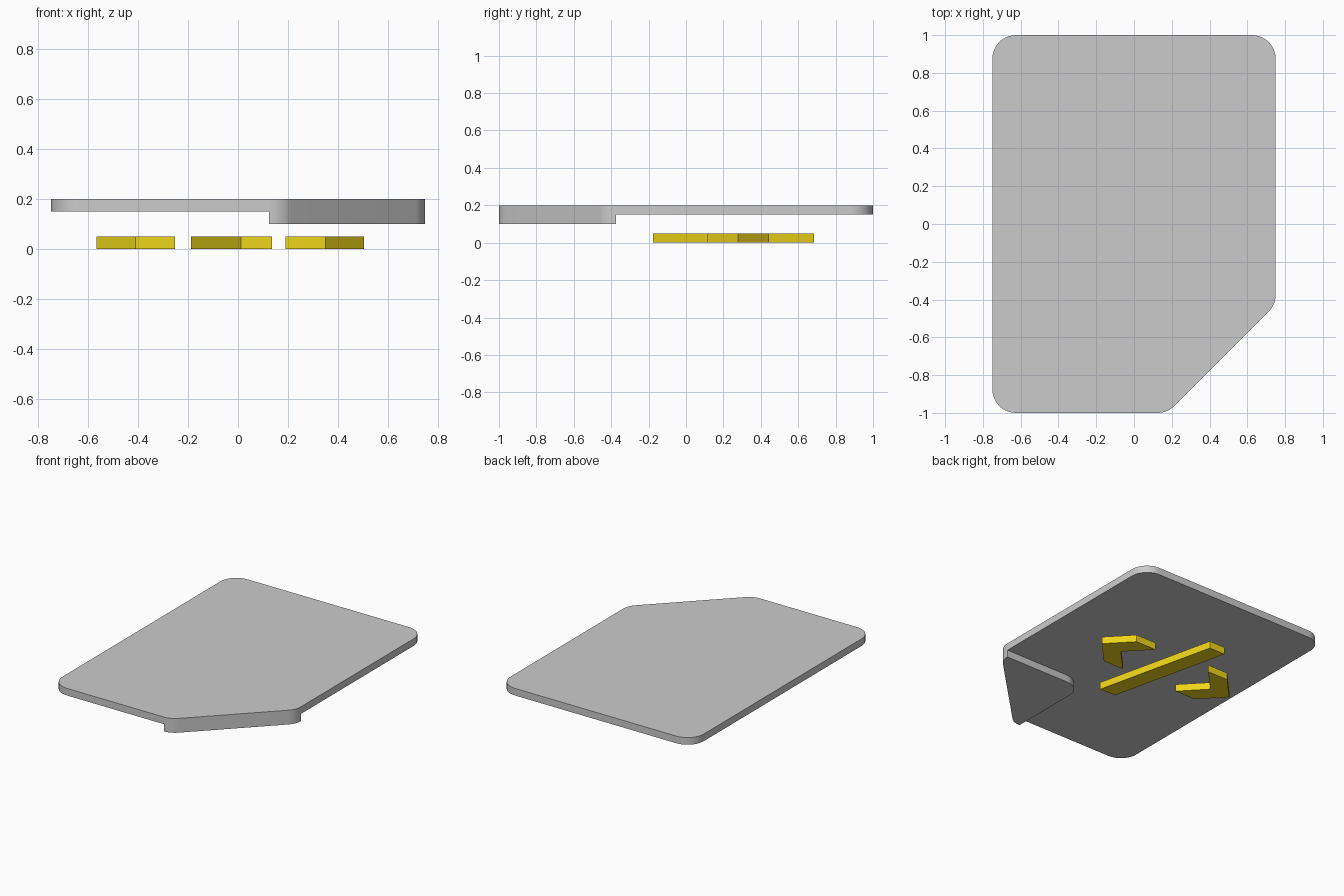
import bpy, bmesh, math
from mathutils import Vector

if "Cube" in bpy.data.objects:
    bpy.data.objects.remove(bpy.data.objects["Cube"])

R = 0.125                              # corner radius of the sheet
T = R * math.tan(math.radians(22.5))   # tangent length at the 45-degree corners


def fillet(corners, steps=10):
    """Corners are (x, y, radius), counter-clockwise; returns a rounded outline."""
    out = []
    for i, (x, y, r) in enumerate(corners):
        p = Vector((x, y))
        if r == 0:
            out.append(p)
            continue
        a = (Vector(corners[i - 1][:2]) - p).normalized()
        b = (Vector(corners[(i + 1) % len(corners)][:2]) - p).normalized()
        half = a.angle(b) / 2
        centre = p + (a + b).normalized() * r / math.sin(half)
        start = p + a * r / math.tan(half) - centre
        sweep = math.pi - 2 * half
        for k in range(steps + 1):
            t = sweep * k / steps
            c, s = math.cos(t), math.sin(t)
            out.append(centre + Vector((start.x * c - start.y * s,
                                        start.x * s + start.y * c)))
    return out


def plate(name, outline, z0, z1, material=None, smooth=False):
    """Extrude a flat outline from z0 to z1."""
    bm = bmesh.new()
    verts = [bm.verts.new((p[0], p[1], z0)) for p in outline]
    bmesh.ops.remove_doubles(bm, verts=verts, dist=0.001)
    face = bm.faces.new([v for v in verts if v.is_valid])
    ext = bmesh.ops.extrude_face_region(bm, geom=[face])
    top = [g for g in ext["geom"] if isinstance(g, bmesh.types.BMVert)]
    bmesh.ops.translate(bm, verts=top, vec=(0, 0, z1 - z0))
    bmesh.ops.recalc_face_normals(bm, faces=bm.faces)
    mesh = bpy.data.meshes.new(name)
    bm.to_mesh(mesh)
    bm.free()
    obj = bpy.data.objects.new(name, mesh)
    bpy.context.collection.objects.link(obj)
    if material:
        mesh.materials.append(material)
    if smooth:
        bpy.ops.object.select_all(action='DESELECT')
        obj.select_set(True)
        bpy.context.view_layer.objects.active = obj
        bpy.ops.object.shade_smooth_by_angle(angle=math.radians(30))
    return obj


yellow = bpy.data.materials.new("yellow")
yellow.diffuse_color = (0.85, 0.66, 0.01, 1)
yellow.use_nodes = True
yellow.node_tree.nodes["Principled BSDF"].inputs["Base Color"].default_value = yellow.diffuse_color

# Sheet with one cut corner
cut_a = (0.125 + T, -1, R)
cut_b = (0.75, -0.375 - T, R)
plate("page", fillet([(-0.75, -1, R), cut_a, cut_b, (0.75, 1, R), (-0.75, 1, R)]),
      0.15, 0.2, smooth=True)

# Corner flap folded under the sheet
plate("folded_corner", fillet([(0.125, -1, 0), cut_a, cut_b,
                               (0.75, -0.375, 0), (0.125, -0.375, R)]),
      0.1, 0.15, smooth=True)

# Pair of mirrored chevrons
chevron = [(0.19, 0.115), (0.35, 0.115), (0.505, 0.279),
           (0.35, 0.443), (0.19, 0.443), (0.345, 0.279)]
plate("right_chevron", chevron, 0, 0.05, yellow)
plate("left_chevron", [(-0.062 - x, y) for x, y in reversed(chevron)], 0, 0.05, yellow)

# Slanted bar between them
plate("slash_bar", [(0.012, -0.177), (0.136, -0.177), (-0.064, 0.684), (-0.188, 0.684)],
      0, 0.05, yellow)
